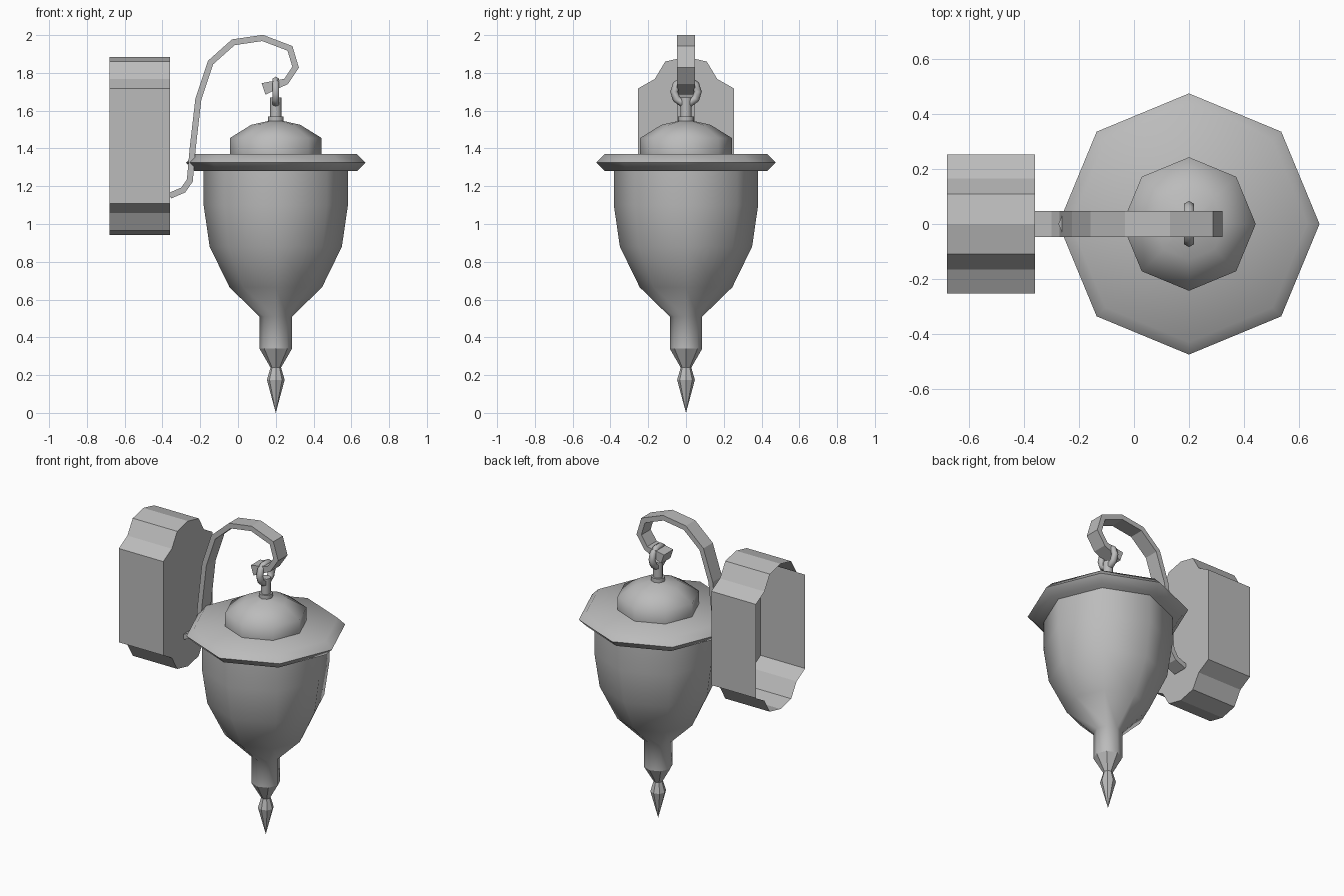
import bpy, bmesh
from math import sin, cos, pi, radians
from mathutils import Vector

cube = bpy.data.objects.get("Cube")
if cube:
    bpy.data.objects.remove(cube)

metal = bpy.data.materials.new("grey_metal")
metal.use_nodes = True
GREY = (0.5, 0.5, 0.5, 1)
metal.diffuse_color = GREY
metal.node_tree.nodes["Principled BSDF"].inputs["Base Color"].default_value = GREY

AXIS = 0.2    # x of the lantern's centre line
SIDES = 8


def finish(name, bm, smooth=None, normals=True):
    """Turn a bmesh into an object; smooth is the sharp-edge angle in degrees."""
    if normals:
        bmesh.ops.recalc_face_normals(bm, faces=bm.faces)
    mesh = bpy.data.meshes.new(name)
    bm.to_mesh(mesh)
    bm.free()
    mesh.materials.append(metal)
    if smooth:
        mesh.shade_smooth()
        mesh.set_sharp_from_angle(angle=radians(smooth))
    obj = bpy.data.objects.new(name, mesh)
    bpy.context.collection.objects.link(obj)
    return obj


def lathe(name, profile, smooth=None):
    """Eight-sided turned part from (radius, z) points."""
    bm = bmesh.new()
    verts = [bm.verts.new((AXIS + r, 0, z)) for r, z in profile]
    edges = [bm.edges.new(pair) for pair in zip(verts, verts[1:])]
    bmesh.ops.spin(bm, geom=verts + edges, cent=(AXIS, 0, 0), axis=(0, 0, 1),
                   angle=2 * pi, steps=SIDES, use_merge=True)
    bmesh.ops.remove_doubles(bm, verts=bm.verts, dist=0.0005)
    return finish(name, bm, smooth)


def loop_ring(name, centre, rad_u, rad_z, tube, along_y, steps=10):
    """Small oval chain link standing upright."""
    bm = bmesh.new()
    rings = []
    for i in range(steps):
        a = 2 * pi * i / steps
        ring = []
        for j in range(6):
            b = 2 * pi * j / 6
            u = (rad_u + tube * cos(b)) * cos(a)
            z = (rad_z + tube * cos(b)) * sin(a)
            w = tube * sin(b)
            off = Vector((w, u, z)) if along_y else Vector((u, w, z))
            ring.append(bm.verts.new(Vector(centre) + off))
        rings.append(ring)
    for i in range(steps):
        p, q = rings[i], rings[(i + 1) % steps]
        for j in range(6):
            k = (j + 1) % 6
            bm.faces.new((p[j], p[k], q[k], q[j]))
    return finish(name, bm, 80)


# Lantern, top to bottom
lathe("stem", [(0, 1.67), (0.03, 1.67), (0.03, 1.57)], 60)
lathe("cap", [(0, 1.57), (0.042, 1.57), (0.042, 1.545), (0.13, 1.525),
              (0.243, 1.455), (0.243, 1.37)], 65)
lathe("brim", [(0, 1.37), (0.43, 1.37), (0.475, 1.325), (0.43, 1.28), (0, 1.28)], 60)
lathe("lantern_body", [(0.382, 1.28), (0.382, 1.1), (0.35, 0.88), (0.245, 0.665),
                       (0.086, 0.51), (0.086, 0.34), (0, 0.34)], 60)
lathe("finial", [(0, 0.34), (0.086, 0.34), (0.028, 0.24), (0.047, 0.175), (0, 0)])

# Hanging link through the stem
loop_ring("hanging_link", (AXIS, 0, 1.7), 0.063, 0.063, 0.021, True)

# Curved bracket arm: flat strip swept along a path of (x, z) points
path = [Vector(p) for p in [
    (-0.36, 1.15), (-0.29, 1.18), (-0.255, 1.23), (-0.24, 1.4), (-0.21, 1.66),
    (-0.145, 1.855), (-0.025, 1.962), (0.13, 1.985), (0.275, 1.93),
    (0.305, 1.83), (0.255, 1.755), (0.135, 1.715)]]
bm = bmesh.new()
sections = []
for i, p in enumerate(path):
    before = (p - path[i - 1]).normalized() if i else None
    after = (path[i + 1] - p).normalized() if i + 1 < len(path) else None
    before, after = before or after, after or before
    t = (before + after).normalized()
    half = 0.016 / max(t.dot(before), 0.5)
    if i == len(path) - 1:
        half = 0.032          # flared tip
    n = Vector((-t.y, t.x)) * half
    sections.append([bm.verts.new((q.x, y, q.y)) for q, y in
                     ((p + n, -0.048), (p + n, 0.048), (p - n, 0.048), (p - n, -0.048))])
for p, q in zip(sections, sections[1:]):
    for j in range(4):
        k = (j + 1) % 4
        bm.faces.new((p[j], p[k], q[k], q[j]))
bm.faces.new(sections[0])
bm.faces.new(sections[-1])
finish("bracket_arm", bm)

# Wall mount: stepped plate with a deep rim, open at the wall side
quarter = [(0.253, 0.305), (0.165, 0.355), (0.11, 0.447), (0, 0.472)]
MID = 1.413
right_top = [(y, MID + z) for y, z in quarter]
left_top = [(-y, z) for y, z in right_top[-2::-1]]
top = right_top + left_top
outline = top + [(-y, 2 * MID - z) for y, z in top]
bm = bmesh.new()
front = [bm.verts.new((-0.36, y, z)) for y, z in outline]
back = [bm.verts.new((-0.68, y, z)) for y, z in outline]
bm.faces.new(front)
for i in range(len(front)):
    k = (i + 1) % len(front)
    bm.faces.new((front[k], front[i], back[i], back[k]))
finish("wall_mount", bm, normals=False)
